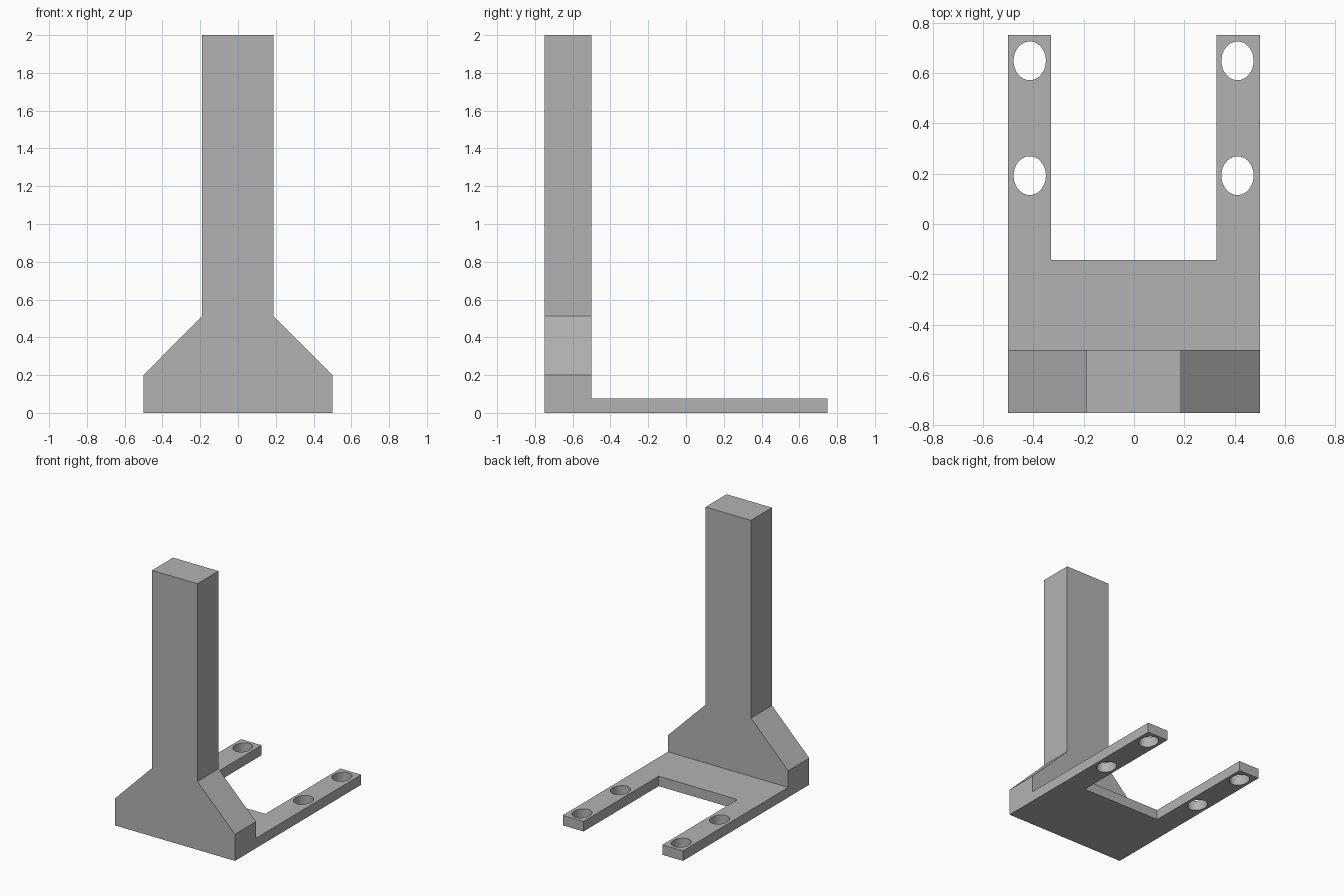
import bpy
import bmesh
from math import radians
from mathutils import Matrix, Vector

if "Cube" in bpy.data.objects:
    bpy.data.objects.remove(bpy.data.objects["Cube"], do_unlink=True)

grey = bpy.data.materials.new("plain grey")
grey.use_nodes = True
colour = (0.45, 0.45, 0.45, 1)
grey.diffuse_color = colour
grey.node_tree.nodes["Principled BSDF"].inputs["Base Color"].default_value = colour


def make_object(name, bm):
    bmesh.ops.recalc_face_normals(bm, faces=bm.faces[:])
    mesh = bpy.data.meshes.new(name)
    bm.to_mesh(mesh)
    bm.free()
    mesh.materials.append(grey)
    obj = bpy.data.objects.new(name, mesh)
    bpy.context.collection.objects.link(obj)
    return obj


def extrude_profile(name, points, direction):
    bm = bmesh.new()
    face = bm.faces.new([bm.verts.new(p) for p in points])
    result = bmesh.ops.extrude_face_region(bm, geom=[face])
    moved = [g for g in result["geom"] if isinstance(g, bmesh.types.BMVert)]
    bmesh.ops.translate(bm, verts=moved, vec=Vector(direction))
    return make_object(name, bm)


def boolean(obj, other, operation):
    mod = obj.modifiers.new(operation.lower(), "BOOLEAN")
    mod.operation = operation
    mod.solver = "EXACT"
    mod.object = other
    bpy.context.view_layer.objects.active = obj
    bpy.ops.object.modifier_apply(modifier=mod.name)
    bpy.data.objects.remove(other, do_unlink=True)


HALF, FRONT, BACK, WALL = 0.5, -0.75, 0.75, -0.5
PLATE = 0.075

# Upright post with flared foot
outline = [(-HALF, 0), (HALF, 0), (HALF, 0.2), (0.187, 0.513),
           (0.187, 2), (-0.19, 2), (-0.19, 0.513), (-HALF, 0.2)]
bracket = extrude_profile("upright_bracket", [(x, FRONT, z) for x, z in outline],
                          (0, WALL - FRONT, 0))

# Forked base plate
outline = [(-HALF, WALL - 0.1), (HALF, WALL - 0.1), (HALF, BACK), (0.327, BACK),
           (0.327, -0.142), (-0.329, -0.142), (-0.329, BACK), (-HALF, BACK)]
plate = extrude_profile("fork_plate", [(x, y, 0) for x, y in outline], (0, 0, PLATE))

# Oval screw holes in both prongs
bm = bmesh.new()
for x in (-0.414, 0.411):
    for y in (0.192, 0.648):
        bmesh.ops.create_cone(
            bm, cap_ends=True, segments=48, radius1=1, radius2=1, depth=1,
            matrix=Matrix.Translation((x, y, 0)) @ Matrix.Diagonal((0.064, 0.077, 1, 1)))
boolean(plate, make_object("hole_cutter", bm), "DIFFERENCE")

# Join into one solid, smoothing only the hole walls
boolean(bracket, plate, "UNION")
bpy.ops.object.select_all(action="DESELECT")
bracket.select_set(True)
bpy.context.view_layer.objects.active = bracket
bpy.ops.object.shade_smooth_by_angle(angle=radians(30))
